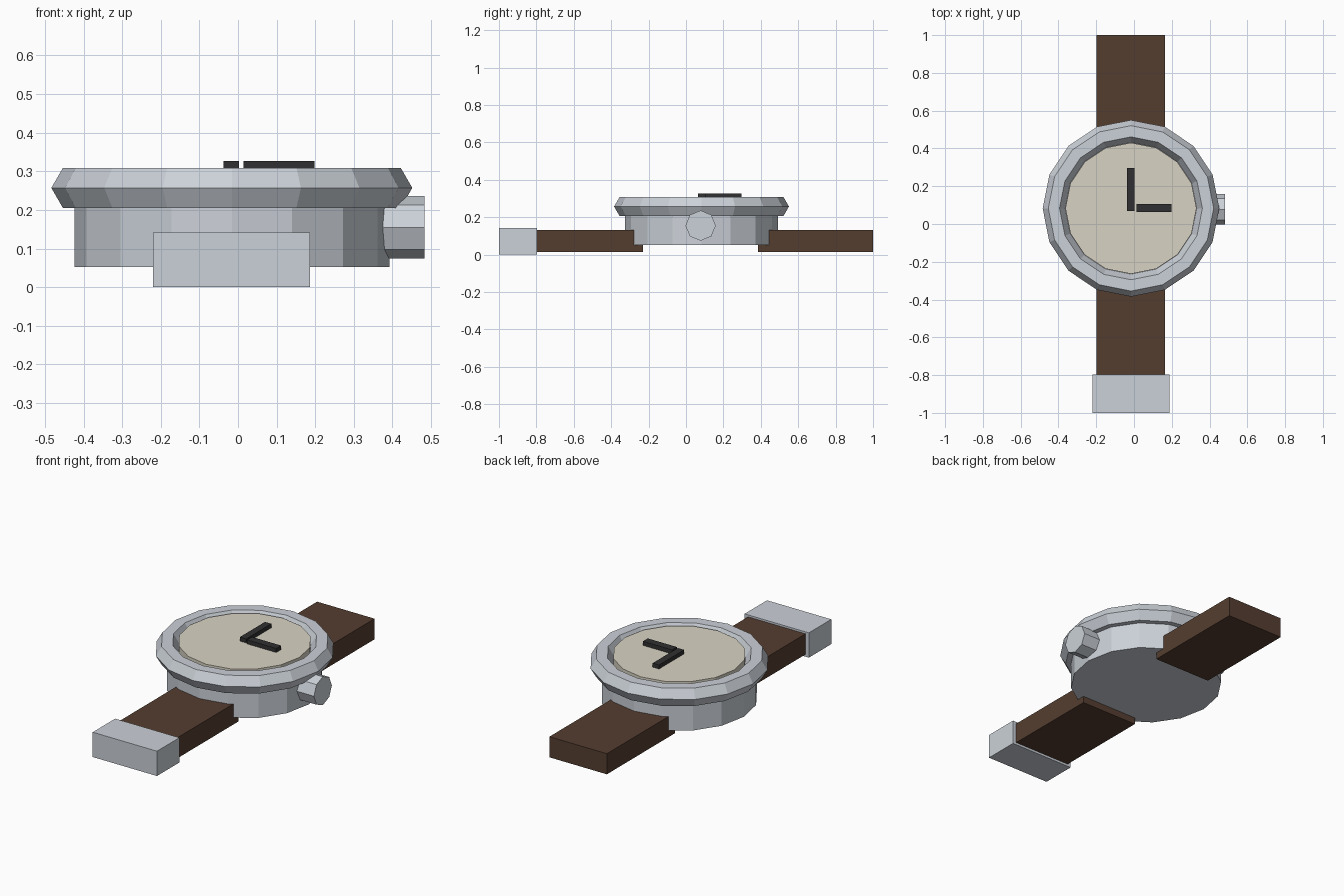
import bpy
from math import pi
from mathutils import Vector

default = bpy.data.objects.get("Cube")
if default:
    bpy.data.objects.remove(default, do_unlink=True)


def make_material(name, rgb):
    mat = bpy.data.materials.new(name)
    mat.use_nodes = True
    mat.diffuse_color = (*rgb, 1)
    mat.node_tree.nodes["Principled BSDF"].inputs["Base Color"].default_value = (*rgb, 1)
    return mat


steel = make_material("steel", (0.60, 0.64, 0.69))
leather = make_material("brown_leather", (0.09, 0.048, 0.03))
cream = make_material("cream_dial", (0.69, 0.65, 0.55))
black = make_material("black_hands", (0.03, 0.03, 0.032))


def finish(name, mat):
    obj = bpy.context.object
    obj.name = obj.data.name = name
    obj.data.materials.append(mat)
    return obj


def box(name, low, high, mat):
    low, high = Vector(low), Vector(high)
    bpy.ops.mesh.primitive_cube_add(size=1, location=(low + high) / 2)
    bpy.context.object.scale = high - low
    bpy.ops.object.transform_apply(location=False, rotation=False)
    return finish(name, mat)


def disc(name, radius, bottom, top, mat):
    bpy.ops.mesh.primitive_cylinder_add(vertices=SIDES, radius=radius, depth=top - bottom,
                                        location=(CX, CY, (bottom + top) / 2))
    return finish(name, mat)


# Shared centre and side count of the round parts
CX, CY, SIDES = -0.016, 0.083, 16

# Case, dial and faceted bezel
disc("case", 0.408, 0.052, 0.257, steel)
disc("dial", 0.347, 0.24, 0.304, cream)
bpy.ops.mesh.primitive_torus_add(major_segments=SIDES, minor_segments=6, major_radius=0.408,
                                 minor_radius=0.0595, location=(CX, CY, 0.257))
finish("bezel", steel)

# Crown on the side of the case
bpy.ops.mesh.primitive_cylinder_add(vertices=8, radius=0.081, depth=0.14,
                                    location=(0.413, 0.078, 0.155), rotation=(0, pi / 2, 0))
finish("crown", steel)

# Hands
box("minute_hand", (-0.037, 0.07, 0.302), (0.003, 0.297, 0.327), black)
box("hour_hand", (0.014, 0.063, 0.302), (0.198, 0.107, 0.327), black)

# Strap halves and buckle
box("front_strap", (-0.199, -0.82, 0.013), (0.165, -0.23, 0.131), leather)
box("back_strap", (-0.199, 0.385, 0.013), (0.165, 1.0, 0.131), leather)
box("buckle", (-0.22, -1.0, 0), (0.187, -0.797, 0.142), steel)
